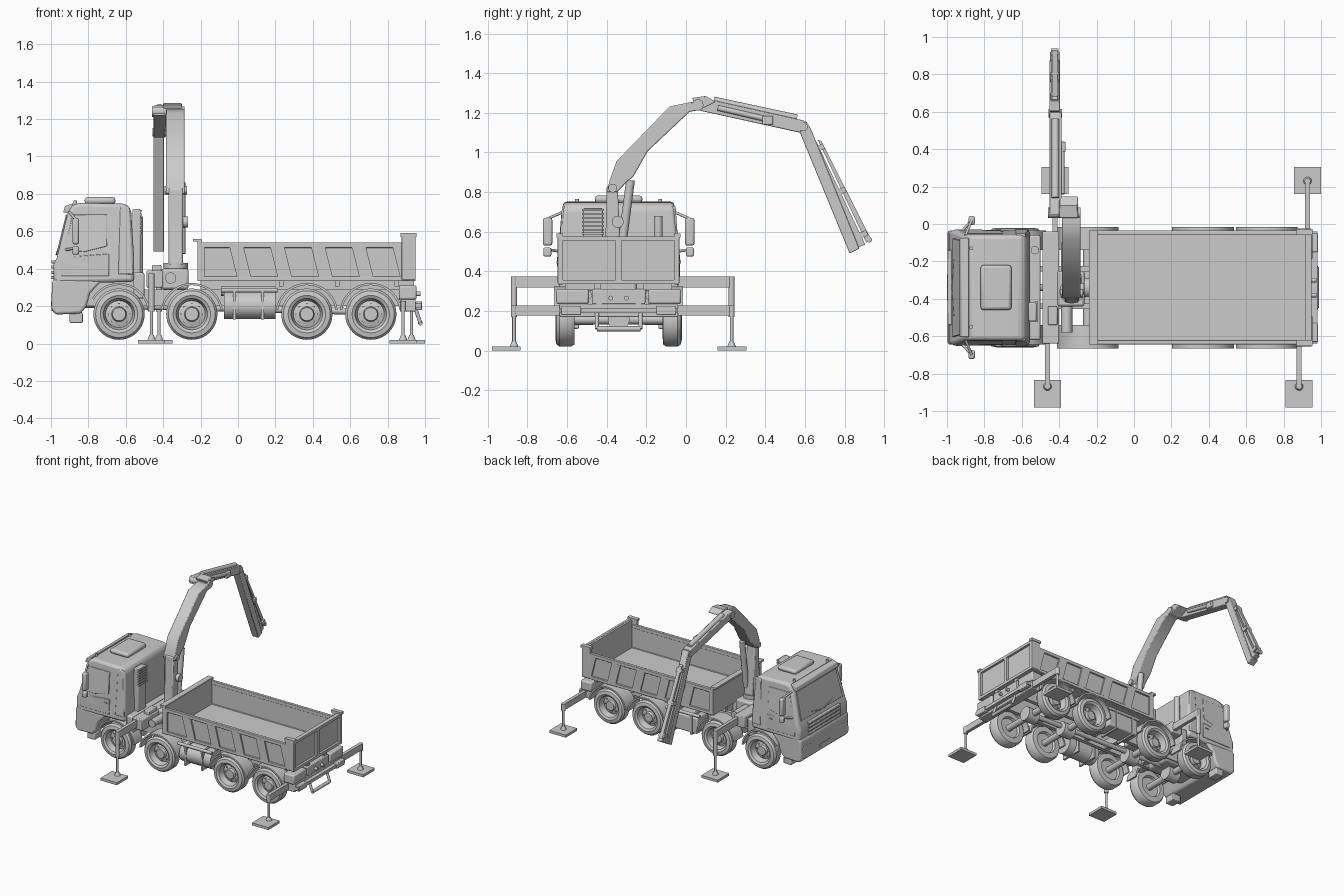
import bpy, bmesh, math
from mathutils import Vector, Matrix

CY = -0.34           # centre line of the truck
SIDES = (-1, 1)
AXLES = (-0.636, -0.247, 0.368, 0.71)


def finish(name, bm, bevel=0, seg=2):
    bmesh.ops.recalc_face_normals(bm, faces=bm.faces)
    me = bpy.data.meshes.new(name)
    bm.to_mesh(me)
    bm.free()
    ob = bpy.data.objects.new(name, me)
    bpy.context.collection.objects.link(ob)
    if bevel:
        m = ob.modifiers.new("bevel", "BEVEL")
        m.width, m.segments, m.limit_method, m.angle_limit = bevel, seg, 'ANGLE', math.radians(40)
    return ob


def prism(name, pts, axis, a, b, bevel=0, seg=2):
    """Extrude a 2D outline along an axis from a to b."""
    put = {'x': lambda p, t: (t, p[0], p[1]), 'y': lambda p, t: (p[0], t, p[1]),
           'z': lambda p, t: (p[0], p[1], t)}[axis]
    bm = bmesh.new()
    lo = [bm.verts.new(put(p, a)) for p in pts]
    hi = [bm.verts.new(put(p, b)) for p in pts]
    bm.faces.new(lo)
    bm.faces.new(hi[::-1])
    for i in range(len(pts)):
        j = (i + 1) % len(pts)
        bm.faces.new((lo[i], lo[j], hi[j], hi[i]))
    return finish(name, bm, bevel, seg)


def box(name, x0, x1, y0, y1, z0, z1, bevel=0):
    return prism(name, [(x0, y0), (x1, y0), (x1, y1), (x0, y1)], 'z', z0, z1, bevel)


def sided(name, s, x0, x1, d0, d1, z0, z1, bevel=0):
    """Box on side s, d0..d1 away from the centre line."""
    ya, yb = sorted((CY + s * d0, CY + s * d1))
    return box(name, x0, x1, ya, yb, z0, z1, bevel)


def rod(name, p, q, r, r2=None, n=20):
    p, q = Vector(p), Vector(q)
    d = q - p
    bm = bmesh.new()
    rot = d.to_track_quat('Z', 'Y').to_matrix().to_4x4()
    bmesh.ops.create_cone(bm, cap_ends=True, segments=n, radius1=r, radius2=r2 or r, depth=d.length,
                          matrix=Matrix.Translation((p + q) / 2) @ rot)
    return finish(name, bm)


def arc(cx, cz, r, a0, a1, n=18):
    return [(cx + r * math.cos(math.radians(a0 + (a1 - a0) * i / n)),
             cz + r * math.sin(math.radians(a0 + (a1 - a0) * i / n))) for i in range(n + 1)]


def wheel(name, x, s):
    prof = [(0, .07), (.035, .07), (.04, .05), (.072, .04), (.084, .088), (.1, .097), (.125, .092),
            (.137, .076), (.137, .02), (.126, .002), (.085, 0), (.078, .02), (0, .025)]
    bm = bmesh.new()
    vs = [bm.verts.new((x + r, CY + s * (.222 + d), .157)) for r, d in prof]
    es = [bm.edges.new(e) for e in zip(vs, vs[1:])]
    bmesh.ops.spin(bm, geom=vs + es, cent=(x, CY, .157), axis=(0, 1, 0), angle=2 * math.pi, steps=40)
    bmesh.ops.remove_doubles(bm, verts=bm.verts, dist=1e-5)
    finish(name, bm)


def taper(ob):
    """Pull the upper cab inwards."""
    for v in ob.data.vertices:
        if v.co.z > .46:
            v.co.y = CY + (v.co.y - CY) * (1 - .28 * (v.co.z - .46))


# wheels, axles and fenders
for i, x in enumerate(AXLES):
    rod("axle", (x, CY - .25, .157), (x, CY + .25, .157), .025)
    rod("differential", (x - .05, CY, .157), (x + .05, CY, .157), .055)
    for s in SIDES:
        wheel("wheel", x, s)
        for k in range(8):
            a = k * math.pi / 4
            c = (x + .055 * math.cos(a), .157 + .055 * math.sin(a))
            rod("wheel_nut", (c[0], CY + s * .262, c[1]), (c[0], CY + s * .275, c[1]), .006, n=6)
        span = (5, 150) if i == 0 else (8, 172)
        ring = arc(x, .157, .167, *span) + arc(x, .157, .155, *span)[::-1]
        prism("fender", ring, 'y', CY + s * .2, CY + s * (.305 if i == 0 else .325))

# chassis
for s in SIDES:
    sided("frame_rail", s, -.92, .95, .085, .115, .2, .29)
    sided("bed_subframe", s, -.2, .94, .09, .125, .29, .335)
    for x in (.23, .53, .85):
        sided("bed_support", s, x - .012, x + .012, .12, .27, .305, .335)
for x in (-.8, -.45, -.1, .1, .54, .88):
    box("cross_member", x - .02, x + .02, CY - .1, CY + .1, .21, .28)
rod("drive_shaft", (-.55, CY, .2), (.7, CY, .17), .018)
box("gearbox", -.85, -.5, CY - .11, CY + .11, .19, .36, .02)
rod("fuel_tank", (-.075, CY - .225, .205), (.2, CY - .225, .205), .075, n=28)
box("battery_box", -.07, .2, CY + .15, CY + .3, .14, .27, .01)
for s in SIDES:
    rod("side_guard", (-.09, CY + s * .29, .285), (.21, CY + s * .29, .285), .012)
    rod("air_tank", (-.09, CY + s * .16, .28), (.2, CY + s * .16, .28), .025)
    for x in (-.02, .13):
        sided("tank_strap", s, x - .008, x + .008, .13, .305, .128, .285)

# cab shell
shell = prism("cab_shell", [(-.985, .32), (-.988, .42), (-.968, .46), (-.91, .70), (-.885, .742), (-.84, .752),
              (-.60, .747), (-.572, .72), (-.555, .45), (-.555, .33)], 'y', CY - .305, CY + .305, .022, 3)
taper(shell)
taper(prism("windshield", [(-.972, .475), (-.92, .69), (-.912, .688), (-.96, .473)], 'y', CY - .265, CY + .265, .003))
prism("sun_visor", [(-.935, .70), (-.925, .735), (-.88, .75), (-.89, .70)], 'y', CY - .265, CY + .265, .006)
for s in SIDES:
    ya, yb = sorted((CY + s * .29, CY + s * .309))
    taper(prism("side_window", [(-.925, .50), (-.885, .69), (-.70, .69), (-.70, .52), (-.82, .49)], 'y', ya, yb, .003))
    taper(prism("door_panel", [(-.945, .36), (-.945, .46), (-.69, .48), (-.69, .36)], 'y', ya, yb, .004))
    taper(prism("rear_corner_trim", [(-.64, .37), (-.63, .73), (-.58, .73), (-.56, .37)], 'y', ya, yb + s * .002, .006))
    sided("door_handle", s, -.74, -.71, .3, .314, .44, .45)
    # bumper end, lamps and mirrors
    sided("headlight", s, -.998, -.95, .18, .285, .22, .275, .008)
    sided("fog_light", s, -.997, -.95, .2, .27, .175, .2, .004)
    sided("entry_step", s, -.9, -.83, .2, .29, .11, .165, .006)
    sided("mirror_large", s, -.885, -.85, .335, .382, .53, .67, .01)
    sided("mirror_small", s, -.885, -.85, .34, .38, .475, .52, .008)
    rod("mirror_arm_top", (-.90, CY + s * .28, .70), (-.868, CY + s * .36, .665), .007)
    rod("mirror_arm_bottom", (-.93, CY + s * .29, .50), (-.868, CY + s * .36, .51), .007)
    rod("wiper", (-.972, CY + s * .02, .475), (-.955, CY + s * .22, .525), .004, n=8)
    rod("roof_lamp", (-.87, CY + s * .21, .74), (-.87, CY + s * .21, .765), .01)
prism("bumper", [(-.975, .35), (-.995, .33), (-.997, .18), (-.975, .155), (-.84, .16), (-.81, .2), (-.79, .27),
      (-.73, .335)], 'y', CY - .305, CY + .305, .015, 3)
for k in range(4):
    box("grille_slat", -.998, -.97, CY - .2, CY + .2, .345 + k * .028, .361 + k * .028, .004)
box("number_plate", -1.0, -.98, CY - .07, CY + .07, .2, .225)
box("roof_hatch", -.82, -.655, CY - .12, CY + .12, .745, .783, .015)

# equipment behind the cab
box("rear_engine_cover", -.56, -.5, CY - .28, CY + .28, .24, .38, .01)
box("air_intake", -.565, -.52, CY - .18, CY - .08, .36, .72, .008)
for k in range(7):
    box("intake_slat", -.53, -.512, CY - .185, CY - .075, .585 + k * .02, .595 + k * .02)
rod("exhaust_pipe", (-.53, CY + .2, .3), (-.53, CY + .2, .68), .022)

# tipping bed
X0, X1, W = -.205, .945, .305
box("bed_floor", X0, X1, CY - W + .01, CY + W - .01, .335, .352)
box("bed_headboard", X0 - .012, X0 + .012, CY - W, CY + W, .335, .555)
box("headboard_lip", -.24, -.195, CY - W, CY + W, .545, .56)
box("tailgate", .915, .932, CY - W, CY + W, .335, .575)
for s in SIDES:
    sided("bed_side", s, X0, X1, W - .022, W - .012, .335, .53)
    sided("bed_top_rail", s, X0, X1, W - .025, W, .512, .54, .004)
    sided("bed_bottom_rail", s, X0, X1, W - .025, W, .333, .358, .004)
    sided("bed_front_post", s, X0, X0 + .025, W - .02, W, .34, .53)
    sided("bed_rear_post", s, .875, .95, W - .022, W + .003, .34, .575, .004)
    sided("rear_post_cap", s, .87, .955, W - .025, W + .008, .57, .59)
    ya, yb = sorted((CY + s * (W - .02), CY + s * W))
    for k in range(5):
        x = -.045 + k * .218
        prism("slanted_rib", [(x, .515), (x + .075, .515), (x + .115, .355), (x + .04, .355)], 'y', ya, yb)
    sided("tailgate_post", s, .93, .95, W - .025, W, .335, .575)
for z in (.335, .555):
    box("tailgate_rail", .93, .95, CY - W, CY + W, z, z + .022)
box("tailgate_mid_post", .93, .95, CY - .015, CY + .015, .335, .575)

# rear end
box("rear_beam", .86, .95, CY - .135, CY + .135, .235, .31, .006)
for s in SIDES:
    sided("rear_mudguard", s, .86, .955, .15, .315, .235, .31, .01)
    sided("tail_light", s, .95, .985, .19, .29, .18, .225, .005)
    rod("underrun_strut", (.93, CY + s * .11, .24), (.975, CY + s * .11, .11), .01)
    rod("tow_pin", (.95, CY + s * .04, .265), (.975, CY + s * .04, .265), .012)
rod("underrun_bar", (.975, CY - .11, .11), (.975, CY + .11, .11), .013)
box("rear_crossbar", .95, .98, CY - .3, CY + .3, .19, .215)

# outriggers: (side, x, beam bottom, beam top)
box("front_outrigger_housing", -.49, -.40, CY - .3, CY + .3, .3, .39, .006)
box("rear_outrigger_housing", .87, .95, CY - .3, CY + .3, .17, .235, .005)
for s, x, z0, z1 in ((-1, -.4625, .318, .374), (1, -.4225, .318, .374), (-1, .8825, .177, .227), (1, .9275, .177, .227)):
    y = CY + s * (.528 if s < 0 else .57)
    py = CY + s * .5475 - .02 * (s < 0) + .025 * (s > 0)
    sided("outrigger_beam", s, x - .013, x + .013, .2, abs(y - CY) + .01, z0, z1)
    rod("outrigger_leg", (x, y, .17), (x, y, z1), .016)
    rod("outrigger_ram", (x, y, .02), (x, y, .2), .009)
    rod("pad_socket", (x, y, .02), (x, y, .045), .022, .012)
    box("outrigger_pad", x - .0725, x + .0725, py - .0725, py + .0725, 0, .02)

# crane base and column
KX = -.333
box("crane_base", -.41, -.265, CY - .1, CY + .09, .29, .40, .012)
rod("slewing_ring", (KX, -.36, .39), (KX, -.36, .43), .065, n=32)
rod("slew_cylinder", (-.36, CY - .24, .35), (-.36, CY + .24, .35), .03)
box("valve_block", -.46, -.41, CY - .2, CY - .1, .36, .42, .006)
prism("crane_column", [(-.42, .42), (-.405, .62), (-.40, .83), (-.345, .83), (-.335, .62), (-.31, .42)],
      'x', KX - .038, KX + .038, .008)
rod("column_pin", (KX - .06, -.37, .82), (KX + .06, -.37, .82), .022)
rod("lift_cylinder", (KX + .03, -.33, .48), (KX + .03, -.28, .86), .022)
rod("hydraulic_motor", (KX + .03, -.345, .65), (KX + .065, -.345, .65), .03)
# main boom
prism("main_boom", [(-.40, .80), (-.385, .86), (-.351, .955), (-.083, 1.232), (.028, 1.255), (.07, 1.245), (.07, 1.215),
      (.018, 1.205), (-.194, 1.005), (-.265, .879), (-.30, .85), (-.346, .80)], 'x', -.384, -.285, .006)
rod("knuckle_pin", (-.46, .06, 1.24), (-.285, .06, 1.24), .028)
prism("knuckle_link", [(.03, 1.275), (.10, 1.285), (.15, 1.255), (.06, 1.21)], 'x', -.40, -.30, .005)
# second boom
prism("second_boom", [(.03, 1.22), (.05, 1.272), (.13, 1.265), (.60, 1.16), (.575, 1.10)], 'x', -.453, -.388, .005)
rod("boom_cylinder", (-.42, .14, 1.262), (-.42, .56, 1.172), .02)
rod("boom_cylinder_side", (-.385, .16, 1.225), (-.385, .42, 1.165), .014)
box("valve_knob", -.40, -.366, .385, .44, 1.14, 1.185, .005)
rod("elbow_pin", (-.458, .592, 1.13), (-.384, .592, 1.13), .022)
# folded telescopic arm
prism("outer_arm", [(.575, 1.10), (.605, 1.16), (.63, 1.12), (.875, .515), (.826, .49)], 'x', -.453, -.395, .004)
prism("middle_arm", [(.64, 1.05), (.66, 1.05), (.905, .535), (.865, .52)], 'x', -.444, -.404)
prism("inner_arm", [(.665, 1.065), (.683, 1.058), (.935, .56), (.91, .545)], 'x', -.438, -.41)
for t in (.08, .5, .92):
    y, z = .63 + .26 * t, 1.07 - .52 * t
    prism("arm_bracket", [(y, z), (y + .04, z + .018), (y + .05, z - .01), (y + .01, z - .025)], 'x', -.45, -.398)
rod("arm_tip_pin", (-.445, .925, .56), (-.403, .925, .56), .014)

# smooth shading with sharp edges
bpy.ops.object.select_all(action='SELECT')
bpy.context.view_layer.objects.active = shell
bpy.ops.object.shade_smooth_by_angle(angle=math.radians(35))
